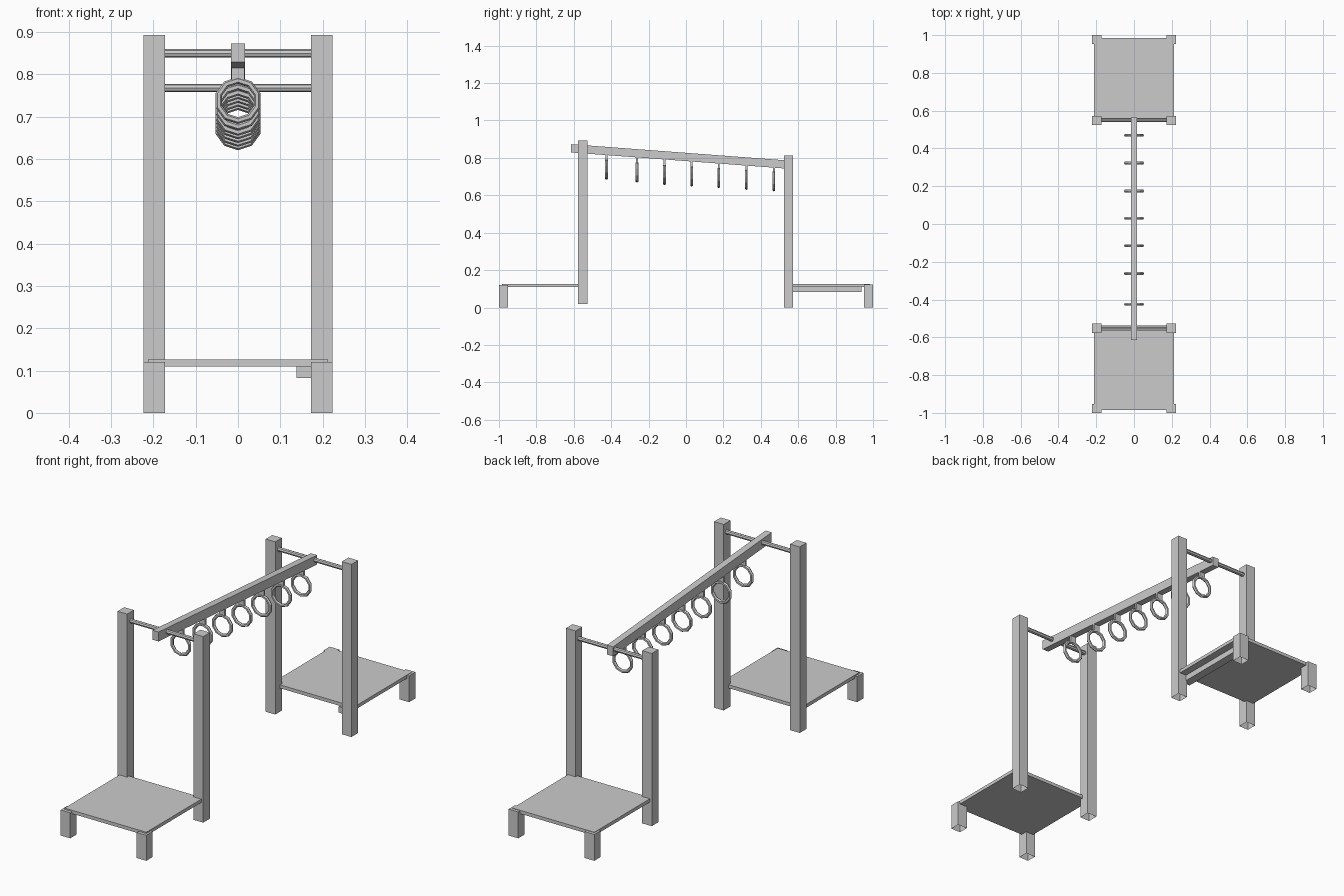
import bpy, bmesh, math
from mathutils import Matrix

if "Cube" in bpy.data.objects:
    bpy.data.objects.remove(bpy.data.objects["Cube"])


def finish(name, bm):
    mesh = bpy.data.meshes.new(name)
    bm.to_mesh(mesh)
    bm.free()
    ob = bpy.data.objects.new(name, mesh)
    bpy.context.collection.objects.link(ob)
    return ob


def box(name, x, y, z, open_bottom=False):
    """Box from (min, max) pairs; posts are left open underneath."""
    bm = bmesh.new()
    bmesh.ops.create_cube(bm, size=1)
    for v in bm.verts:
        for i, (a, b) in enumerate((x, y, z)):
            v.co[i] = a if v.co[i] < 0 else b
    if open_bottom:
        bm.normal_update()
        low = [f for f in bm.faces if f.normal.z < -0.5]
        bmesh.ops.delete(bm, geom=low, context='FACES')
    return finish(name, bm)


def cross_bar(name, y, z):
    bm = bmesh.new()
    bmesh.ops.create_cone(bm, cap_ends=True, segments=8, radius1=0.01,
                          radius2=0.01, depth=0.38,
                          matrix=Matrix.Translation((0, y, z)) @ Matrix.Rotation(math.pi / 2, 4, 'Y'))
    return finish(name, bm)


# posts and short platform legs on both sides
for side, cx in (("left", -0.198), ("right", 0.198)):
    x = (cx - 0.025, cx + 0.025)
    box(f"front_post_{side}", x, (-0.577, -0.527), (0.018, 0.893), True)
    box(f"back_post_{side}", x, (0.524, 0.573), (0, 0.812), True)
    box(f"front_leg_{side}", x, (-1, -0.953), (0, 0.12), True)
    box(f"back_leg_{side}", x, (0.953, 1), (0, 0.124), True)

# platforms and the support rail under the back one
box("front_platform", (-0.213, 0.213), (-0.985, -0.562), (0.11, 0.126))
box("back_platform", (-0.213, 0.213), (0.56, 0.985), (0.11, 0.126))
box("support_rail", (0.138, 0.178), (0.55, 0.937), (0.083, 0.111))

# cross bars
cross_bar("front_cross_bar", -0.548, 0.85)
cross_bar("back_cross_bar", 0.55, 0.768)

# sloping beam: sheared box
SLOPE = -0.075
beam = box("sloping_beam", (-0.016, 0.016), (-0.614, 0.565), (-0.022, 0.022))


def beam_z(y):
    return 0.851 + SLOPE * (y + 0.614)


for v in beam.data.vertices:
    v.co.z += beam_z(v.co.y)

# hanging rings with straps: (y, lowest point)
RINGS = [(-0.425, 0.683), (-0.262, 0.668), (-0.115, 0.655), (0.03, 0.647),
         (0.175, 0.638), (0.323, 0.629), (0.47, 0.621)]
R, TUBE = 0.0475, 0.008
for i, (y, low) in enumerate(RINGS):
    cz = low + R + TUBE
    bpy.ops.mesh.primitive_torus_add(major_segments=10, minor_segments=6,
                                     major_radius=R, minor_radius=TUBE)
    ring = bpy.context.object
    ring.name = f"ring_{i + 1}"
    # stand upright with a corner at the bottom
    ring.data.transform(Matrix.Translation((0, y, cz)) @ Matrix.Rotation(math.pi / 2, 4, 'X')
                        @ Matrix.Rotation(math.pi / 2, 4, 'Z'))
    box(f"strap_{i + 1}", (-0.015, 0.015), (y - 0.005, y + 0.005),
        (cz + R - 0.004, beam_z(y) - 0.018))
